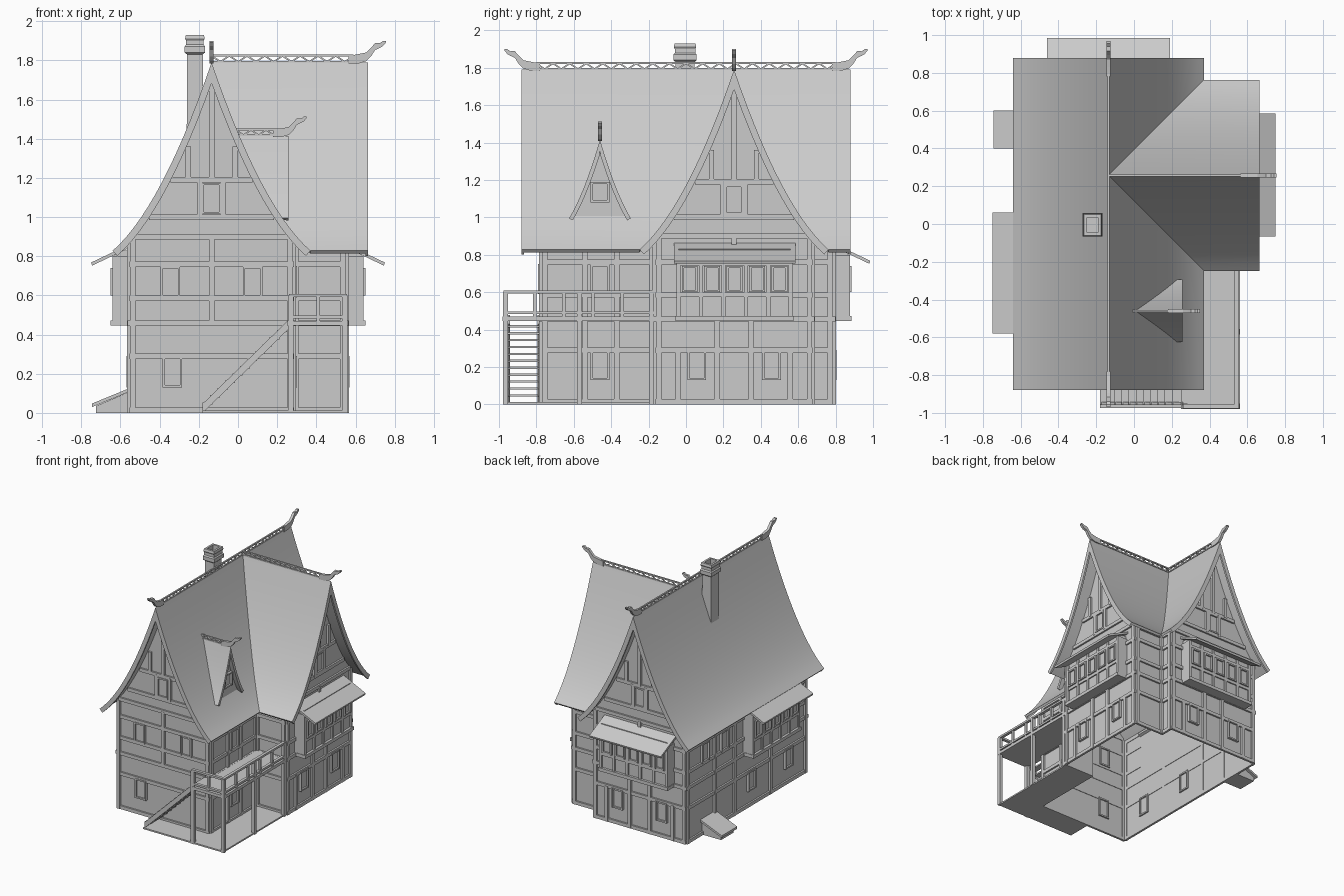
import bpy, bmesh, math
from mathutils import Vector, Matrix

cube = bpy.data.objects.get("Cube")
if cube:
    bpy.data.objects.remove(cube)

GREY = bpy.data.materials.new("plain_grey")
GREY.use_nodes = True
GREY.diffuse_color = (0.6, 0.6, 0.6, 1)
GREY.node_tree.nodes["Principled BSDF"].inputs["Base Color"].default_value = (0.6, 0.6, 0.6, 1)


def finish(name, bm, smooth=False):
    bmesh.ops.recalc_face_normals(bm, faces=bm.faces[:])
    mesh = bpy.data.meshes.new(name)
    bm.to_mesh(mesh)
    bm.free()
    mesh.materials.append(GREY)
    ob = bpy.data.objects.new(name, mesh)
    bpy.context.collection.objects.link(ob)
    if smooth:
        bpy.ops.object.select_all(action='DESELECT')
        ob.select_set(True)
        bpy.context.view_layer.objects.active = ob
        bpy.ops.object.shade_smooth_by_angle(angle=math.radians(25))
    return ob


def sweep(bm, sections):
    """Join matching cross-sections into a closed solid."""
    rings = [[bm.verts.new(p) for p in s] for s in sections]
    n = len(rings[0])
    for a, b in zip(rings, rings[1:]):
        for i in range(n):
            j = (i + 1) % n
            bm.faces.new((a[i], a[j], b[j], b[i]))
    bm.faces.new(rings[0])
    bm.faces.new(rings[-1])


def box(bm, lo, hi):
    sweep(bm, [[(lo[0], lo[1], z), (hi[0], lo[1], z), (hi[0], hi[1], z), (lo[0], hi[1], z)]
               for z in (lo[2], hi[2])])


def beam(bm, p, q, w):
    p, q = Vector(p), Vector(q)
    m = (Matrix.Translation((p + q) / 2) @ (q - p).to_track_quat('Z', 'Y').to_matrix().to_4x4()
         @ Matrix.Diagonal((w, w, (q - p).length, 1)))
    bmesh.ops.create_cube(bm, size=1, matrix=m)


# Wall planes: (normal axis, direction, position)
FRONT, BACK = (1, -1, -0.77), (1, 1, 0.785)
LEFT, RIGHT, SIDE = (0, -1, -0.55), (0, 1, 0.55), (0, 1, 0.28)
WING_FRONT, WING_BACK = (1, -1, -0.165), (1, 1, 0.675)
CX, CY = -0.135, 0.257


def on_wall(wall, u, d, z):
    axis, sign, pos = wall
    n = pos + sign * d
    return (n, u, z) if axis == 0 else (u, n, z)


def wall_box(bm, wall, u0, u1, z0, z1, d=0.014, d0=-0.004):
    sweep(bm, [[on_wall(wall, u0, k, z), on_wall(wall, u1, k, z),
                on_wall(wall, u1, e, z), on_wall(wall, u0, e, z)]
               for k, e, z in ((d0, d, z0), (d0, d, z1))])


def window(bm, wall, u, z, w=0.1, h=0.16, d=0.0):
    """Frame of four bars around a thin pane."""
    t, a, b = 0.012, w / 2, h / 2
    for s in (-1, 1):
        e = s * (a - t / 2)
        wall_box(bm, wall, u + e - t / 2, u + e + t / 2, z - b, z + b, d + 0.02, d - 0.012)
        e = s * (b - t / 2)
        wall_box(bm, wall, u - a, u + a, z + e - t / 2, z + e + t / 2, d + 0.018, d - 0.012)
    wall_box(bm, wall, u - a + t, u + a - t, z - b + t, z + b - t, d + 0.005, d - 0.002)


# Curved roof profiles: (apex height, steepness, curl, half width)
BIG, SMALL = (1.79, 2.93, 2.03, 0.505), (1.415, 3.43, 5.36, 0.165)


def height(prof, d):
    return prof[0] - prof[1] * d + prof[2] * d * d


def inset(prof, d, t):
    s = -prof[1] + 2 * prof[2] * d
    k = math.hypot(1, s)
    if d == 0:
        return 0, prof[0] - t * k
    return max(0, d + t * s / k), height(prof, d) - t / k


def along_y(a, d, z):
    return (CX + d, a, z)


def along_x(a, d, z):
    return (a, CY + d, z)


def dormer_map(a, d, z):
    return (a, -0.46 + d, z)


def slope(bm, place, prof, side, start, end, t=0.02, steps=14):
    secs = []
    for i in range(steps + 1):
        d = prof[3] * i / steps
        z, (di, zi) = height(prof, d), inset(prof, d, t)
        a, b = start(d), end(d)
        secs.append([place(a, side * d, z), place(b, side * d, z),
                     place(b, side * di, zi), place(a, side * di, zi)])
    sweep(bm, secs)


def const(v):
    return lambda d: v


# Wall shell, open at the bottom
bm = bmesh.new()
outline = [(-.55, -.77), (.28, -.77), (.28, -.165), (.55, -.165),
           (.55, .675), (.28, .675), (.28, .785), (-.55, .785)]
for (x0, y0), (x1, y1) in zip(outline, outline[1:] + outline[:1]):
    bm.faces.new([bm.verts.new(p) for p in
                  ((x0, y0, 0), (x1, y1, 0), (x1, y1, .89), (x0, y0, .89))])


def gable(bm, wall, c, prof, half, base):
    ds = [half * i / 8 for i in range(-8, 9)]
    pts = [on_wall(wall, c + d, 0, max(base, height(prof, abs(d)) - 0.035 - 0.03 * (1 - abs(d) / half)))
           for d in ds]
    pts = [on_wall(wall, c - half, 0, base - .001)] + pts + [on_wall(wall, c + half, 0, base - .001)]
    bm.faces.new([bm.verts.new(p) for p in pts])


GABLES = ((FRONT, CX), (BACK, CX), (RIGHT, CY))
for wall, c in GABLES:
    gable(bm, wall, c, BIG, 0.415, 0.885)
gable(bm, (0, 1, 0.22), -0.46, SMALL, 0.15, 0.98)
finish("walls", bm)

# Main, wing and dormer roofs, meeting in valleys
bm = bmesh.new()
slope(bm, along_y, BIG, -1, const(-.87), const(.87))
slope(bm, along_y, BIG, 1, const(-.87), lambda d: CY - d)
slope(bm, along_y, BIG, 1, lambda d: CY + d, const(.87))
for s in (-1, 1):
    slope(bm, along_x, BIG, s, lambda d: CX + d, const(.655))
    slope(bm, dormer_map, SMALL, s, const(-.01), const(.25))
finish("roof", bm, True)

# Barge boards on the gable edges
bm = bmesh.new()
for s in (-1, 1):
    for y in (-.88, .865):
        slope(bm, along_y, BIG, s, const(y), const(y + .015), .035)
    slope(bm, along_x, BIG, s, const(.65), const(.665), .035)
    slope(bm, dormer_map, SMALL, s, const(.245), const(.257), .022)
finish("barge_boards", bm, True)


# Ridge lattice with upturned horns
def crest(bm, place, a, b, z, k, ends):
    for h in (0.005, 0.037 * k):
        box_lo, box_hi = place(a, -.006, z + h - .005), place(b, .006, z + h + .005)
        box(bm, box_lo, box_hi)
    n = 2 * round((b - a) / (0.09 * k))
    for i in range(n):
        p, q = (place(a + (b - a) * j / n, 0, z + (.005 if j % 2 else .035 * k)) for j in (i, i + 1))
        beam(bm, p, q, .008)
    horn = ((-.09, .015, .02), (-.04, .02, .024), (.0, .03, .022), (.025, .055, .022),
            (.045, .083, .018), (.07, .088, .012), (.085, .098, .013), (.1, .107, .004))
    for e, s in ends:
        sweep(bm, [[place(e + s * u * k, w * .011, z + (v + r * h) * k)
                    for w, r in ((-1, -1), (1, -1), (1, 1), (-1, 1))] for u, v, h in horn])


bm = bmesh.new()
crest(bm, along_y, -.8, .8, 1.788, 1, ((-.87, -1), (.87, 1)))
crest(bm, along_x, CX, .59, 1.788, 1, ((.655, 1),))
crest(bm, dormer_map, -.01, .22, 1.413, .9, ((.26, 1),))
finish("ridge_crests", bm)

# Timber framing
bm = bmesh.new()
T = 0.014
for wall, c in GABLES:
    for z, h in ((.014, .42), (.29, .42), (.457, .43), (.585, .42), (.76, .42), (.9, .4), (1, .32), (1.19, .21)):
        wall_box(bm, wall, c - h, c + h, z - T, z + T)
    posts = [(0, .47, .9), (0, 1.19, 1.68)]
    for s in (-1, 1):
        posts += [(s * .403, 0, .89), (s * .12, 1.19, 1.36), (s * .06, 1, 1.19)]
        if wall is not FRONT:
            posts += [(s * .09, 0, .45), (s * .3, 0, .29)]
    for u, z0, z1 in posts:
        wall_box(bm, wall, c + u - T, c + u + T, z0, z1, .016)
for wall, a, b, posts in ((LEFT, -.77, .785, (-.755, -.3, .17, .42, .77)),
                          (SIDE, -.77, -.165, (-.755, -.54, -.37, -.18)),
                          (WING_FRONT, .28, .55, (.295, .535)),
                          (WING_BACK, .28, .55, (.295, .535)),
                          (SIDE, .675, .785, (.77,))):
    for z in (.014, .29, .457, .585, .76, .87):
        wall_box(bm, wall, a, b, z - T, z + T)
    for u in posts:
        wall_box(bm, wall, u - T, u + T, 0, .88, .016)
finish("timber_frame", bm)

# Windows
bm = bmesh.new()
for wall, c in GABLES:
    window(bm, wall, c, 1.095, .1, .16)
    window(bm, wall, c - .2, .21)
    if wall is not FRONT:
        window(bm, wall, c + .2, .21)
for s in (-1, 1):
    window(bm, FRONT, CX + s * .21, .67)
for u, z in ((-.53, .21), (-.05, .21), (.55, .67), (.3, .67)):
    window(bm, LEFT, u, z)
for u, z in ((-.46, .21), (-.46, .67)):
    window(bm, SIDE, u, z)
window(bm, (0, 1, .22), -.46, 1.135, .1, .11)
finish("windows", bm)


# Bay windows with sloping canopies
def bay(name, wall, u0, u1):
    bm = bmesh.new()
    wall_box(bm, wall, u0, u1, .46, .83, .08)
    wall_box(bm, wall, u0 - .015, u1 + .015, .445, .472, .1)
    for z in (.585, .755):
        wall_box(bm, wall, u0 - .005, u1 + .005, z - .012, z + .012, .09)
    n = 5
    step = (u1 - u0) / n
    for i in range(n + 1):
        u = u0 + step * i
        wall_box(bm, wall, u - .011, u + .011, .46, .8, .091)
        if i < n:
            window(bm, wall, u + step / 2, .67, .085, .14, .08)
    sweep(bm, [[on_wall(wall, u, d, z) for d, z in ((-.02, .872), (.2, .768), (.195, .752), (-.02, .854))]
               for u in (u0 - .025, u1 + .025)])
    finish(name, bm)


bay("left_bay", LEFT, -.555, .035)
bay("right_bay", RIGHT, -.04, .56)
bay("back_bay", BACK, -.435, .165)

# Chimney with a flared, hollow cap
bm = bmesh.new()
rings = ((1.2, .043, .053), (1.83, .04, .05), (1.84, .052, .062), (1.87, .052, .062), (1.88, .045, .055),
         (1.9, .045, .055), (1.91, .05, .06), (1.93, .046, .056), (1.93, .03, .04), (1.86, .03, .04))
sweep(bm, [[(-.22 + sx * a, -.005 + sy * b, z) for sx, sy in ((-1, -1), (1, -1), (1, 1), (-1, 1))]
           for z, a, b in rings])
finish("chimney", bm)

# Cellar hatch
bm = bmesh.new()
sweep(bm, [[(x, y, z) for x, z in ((-.55, 0), (-.725, 0), (-.725, .035), (-.55, .11))] for y in (.42, .58)])
sweep(bm, [[(x, y, z) for x, z in ((-.55, .11), (-.745, .03), (-.745, .048), (-.55, .128))] for y in (.4, .6)])
finish("cellar_hatch", bm)

# Balcony decks, posts and railing
bm = bmesh.new()
box(bm, (-.18, -.975, 0), (.55, -.77, .012))
box(bm, (.28, -.77, 0), (.55, -.165, .012))
box(bm, (.25, -.98, .445), (.56, -.77, .47))
box(bm, (.28, -.77, .445), (.56, -.165, .47))
finish("balcony_floors", bm)

bm = bmesh.new()
for x, y in ((.27, -.965), (.545, -.965), (.545, -.57), (.545, -.185)):
    box(bm, (x - .014, y - .014, 0), (x + .014, y + .014, .6))
for i in range(1, 5):
    y = -.965 + .156 * i
    box(bm, (.536, y - .009, .47), (.554, y + .009, .6))
box(bm, (.4, -.974, .47), (.418, -.956, .6))
for z in (.49, .6):
    box(bm, (.26, -.977, z - .008), (.557, -.953, z + .008))
    box(bm, (.533, -.977, z - .008), (.557, -.165, z + .008))
finish("balcony_railing", bm)

# Stairs
bm = bmesh.new()
for y in (-.95, -.785):
    sweep(bm, [[(x, y + s * .008, z + h) for s, h in ((-1, -.025), (1, -.025), (1, .022), (-1, .022))]
               for x, z in ((-.18, .025), (.26, .455))])
for i in range(11):
    x, z = -.155 + .038 * i, .042 + .037 * i
    box(bm, (x - .025, -.955, z), (x + .025, -.78, z + .012))
finish("stairs", bm)
